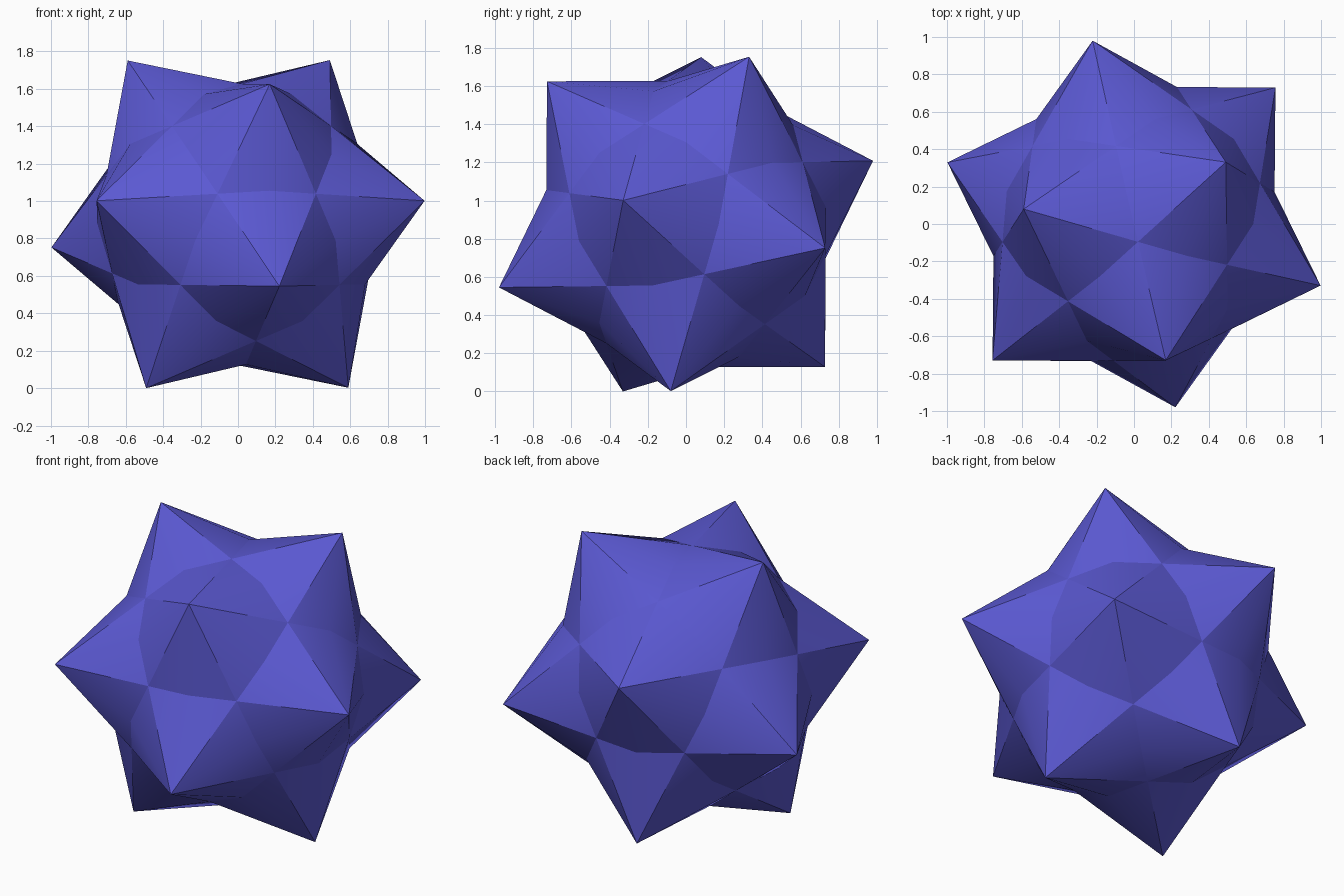
import bpy, bmesh
from mathutils import Vector

cube = bpy.data.objects.get("Cube")
if cube:
    bpy.data.objects.remove(cube, do_unlink=True)

TIP_RADIUS = 1.058
VALLEY = 0.857          # how far each edge midpoint sinks toward the centre

# Twelve spike tips: six directions and their opposites
half = [(-0.59, 0.08, 0.875), (0.49, 0.33, 0.875), (0.17, -0.73, 0.75),
        (1.0, -0.33, 0.125), (-0.757, -0.73, 0.125), (0.22, -0.975, -0.33)]
tips = [Vector(t).normalized() * TIP_RADIUS * s for t in half for s in (1, -1)]

# Convex hull gives the twenty triangles between the tips
hull = bmesh.new()
for t in tips:
    hull.verts.new(t)
bmesh.ops.convex_hull(hull, input=hull.verts[:])
hull.verts.index_update()

# Star: every triangle becomes six facets around a sunken centre
bm = bmesh.new()
tip_verts = [bm.verts.new(v.co) for v in hull.verts]
mids, pits = {}, set()


def valley(i, j):
    key = (min(i, j), max(i, j))
    if key not in mids:
        mids[key] = bm.verts.new((tip_verts[i].co + tip_verts[j].co) * 0.5 * VALLEY)
    return mids[key]


for f in hull.faces:
    ids = [v.index for v in f.verts]
    total = sum((tip_verts[i].co for i in ids), Vector())
    pit = bm.verts.new(total * VALLEY / (2 + VALLEY))
    pits.add(pit)
    for k in range(3):
        i, j = ids[k], ids[(k + 1) % 3]
        m = valley(i, j)
        bm.faces.new((tip_verts[i], m, pit))
        bm.faces.new((m, tip_verts[j], pit))
hull.free()

bmesh.ops.recalc_face_normals(bm, faces=bm.faces[:])

# Creases at the pits stay sharp, tip-to-valley edges are rounded by shading
for f in bm.faces:
    f.smooth = True
for e in bm.edges:
    e.smooth = not any(v in pits for v in e.verts)

# Stand on the floor
low = min(v.co.z for v in bm.verts)
bmesh.ops.translate(bm, verts=bm.verts[:], vec=(0, 0, -low))

mesh = bpy.data.meshes.new("spiked_star")
bm.to_mesh(mesh)
bm.free()
star = bpy.data.objects.new("spiked_star", mesh)
bpy.context.collection.objects.link(star)

# Blue violet colour
colour = (0.105, 0.10, 0.65, 1.0)
mat = bpy.data.materials.new("blue_violet")
mat.use_nodes = True
mat.diffuse_color = colour
mat.node_tree.nodes["Principled BSDF"].inputs["Base Color"].default_value = colour
mesh.materials.append(mat)
